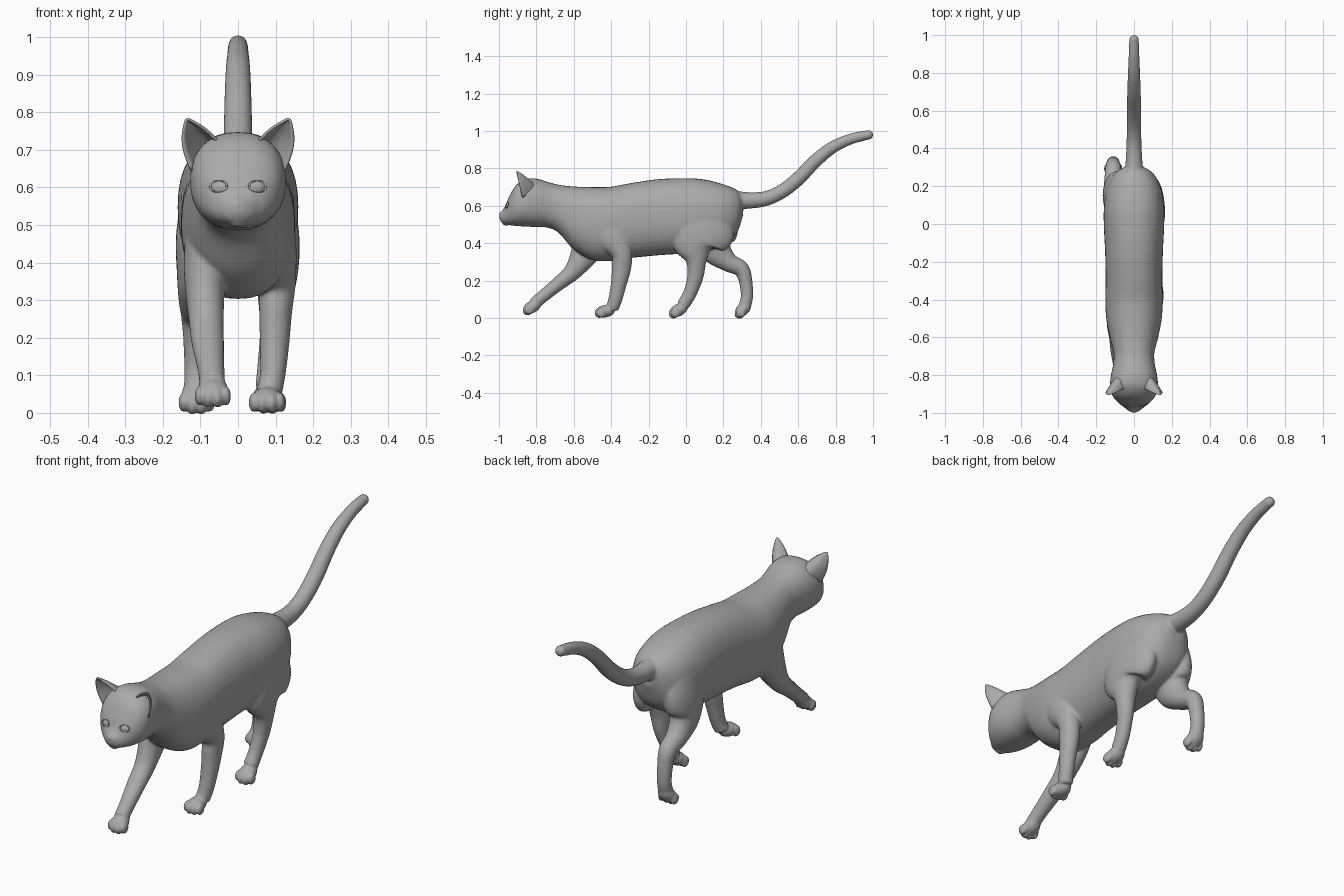
import bpy, bmesh, math
from mathutils import Vector, Matrix
from mathutils.bvhtree import BVHTree

if "Cube" in bpy.data.objects:
    bpy.data.objects.remove(bpy.data.objects["Cube"])

fur = bpy.data.materials.new("grey")
fur.diffuse_color = (0.40, 0.40, 0.40, 1)
fur.use_nodes = True
fur.node_tree.nodes["Principled BSDF"].inputs["Base Color"].default_value = fur.diffuse_color


def finish(bm, name):
    bmesh.ops.recalc_face_normals(bm, faces=bm.faces)
    me = bpy.data.meshes.new(name)
    bm.to_mesh(me)
    bm.free()
    me.materials.append(fur)
    me.shade_smooth()
    ob = bpy.data.objects.new(name, me)
    bpy.context.collection.objects.link(ob)
    return ob


def spline(pts, steps=6):
    """Catmull-Rom through tuples of any length."""
    p = [Vector(q) for q in pts]
    p = [p[0]] + p + [p[-1]]
    out = []
    for i in range(1, len(p) - 2):
        a, b, c, d = p[i - 1:i + 3]
        for s in range(steps):
            t = s / steps
            out.append(0.5 * (2 * b + (c - a) * t + (2 * a - 5 * b + 4 * c - d) * t * t
                              + (3 * b - a - 3 * c + d) * t ** 3))
    return out + [p[-1]]


def loft(bm, stations, fixed=None, power=1.0, n=28):
    """Closed tube; a station is x, y, z, half width, half depth."""
    pts = spline(stations)
    rings = []
    for i, q in enumerate(pts):
        c = Vector(q[:3])
        t = fixed or (Vector(pts[min(i + 1, len(pts) - 1)][:3])
                      - Vector(pts[max(i - 1, 0)][:3])).normalized()
        side = Vector((1, 0, 0))
        side = (side - t * side.dot(t)).normalized()
        up = side.cross(t)
        ring = []
        for k in range(n):
            a = math.tau * k / n
            u, w = math.cos(a), math.sin(a)
            u = math.copysign(abs(u) ** power, u)
            w = math.copysign(abs(w) ** power, w)
            ring.append(bm.verts.new(c + side * u * q[3] + up * w * q[4]))
        rings.append(ring)
    for r, s in zip(rings, rings[1:]):
        for k in range(n):
            bm.faces.new((r[k], r[(k + 1) % n], s[(k + 1) % n], s[k]))
    bm.faces.new(rings[0])
    bm.faces.new(rings[-1])


def ball(bm, loc, size, mat=Matrix()):
    m = Matrix.Translation(loc) @ mat @ Matrix.Diagonal((*size, 1))
    bmesh.ops.create_uvsphere(bm, u_segments=20, v_segments=14, radius=1, matrix=m)


def paw(bm, x, y, z, pitch):
    rot = Matrix.Rotation(math.radians(pitch), 4, 'X')
    ball(bm, (x, y, z), (0.041, 0.052, 0.033), rot)
    for dx, dy in ((-0.035, -0.022), (-0.0125, -0.034), (0.0125, -0.034), (0.035, -0.022)):
        toe = Vector((x, y, z)) + rot @ Vector((dx, dy, -0.006))
        ball(bm, toe, (0.0135, 0.025, 0.027), rot)


coat = bmesh.new()

# torso, neck and head: y, top, bottom, half width
outline = [(0.305, 0.65, 0.55, 0.045), (0.27, 0.685, 0.45, 0.10), (0.2, 0.715, 0.39, 0.14),
           (0.1, 0.74, 0.355, 0.158), (0, 0.747, 0.345, 0.16), (-0.15, 0.742, 0.335, 0.153),
           (-0.3, 0.72, 0.32, 0.15), (-0.4, 0.702, 0.305, 0.152), (-0.5, 0.70, 0.31, 0.147),
           (-0.6, 0.703, 0.365, 0.128), (-0.68, 0.712, 0.455, 0.108), (-0.74, 0.728, 0.483, 0.11),
           (-0.80, 0.745, 0.486, 0.122), (-0.86, 0.742, 0.489, 0.127), (-0.91, 0.708, 0.492, 0.113),
           (-0.945, 0.65, 0.497, 0.085), (-0.968, 0.596, 0.502, 0.055),
           (-0.985, 0.572, 0.51, 0.035), (-0.997, 0.562, 0.53, 0.014)]
loft(coat, [(0, y, (t + b) / 2, w, (t - b) / 2) for y, t, b, w in outline],
     fixed=Vector((0, -1, 0)), power=0.88, n=40)

# muzzle, chin and nose
for s in (-1, 1):
    ball(coat, (s * 0.019, -0.966, 0.532), (0.026, 0.024, 0.019))
ball(coat, (0, -0.962, 0.508), (0.024, 0.020, 0.015))
ball(coat, (0, -0.988, 0.555), (0.013, 0.013, 0.010))

# tail
loft(coat, [(0, y, z, r, r) for y, z, r in (
    (0.2, 0.635, 0.06), (0.31, 0.628, 0.046), (0.42, 0.637, 0.040), (0.51, 0.675, 0.038),
    (0.6, 0.745, 0.038), (0.69, 0.838, 0.036), (0.78, 0.91, 0.033), (0.87, 0.953, 0.029),
    (0.94, 0.972, 0.027), (0.978, 0.979, 0.024))])
ball(coat, (0, 0.975, 0.979), (0.026, 0.026, 0.026))

# planted foreleg
loft(coat, [(0.08, -0.47, 0.56, 0.06, 0.10), (0.095, -0.40, 0.45, 0.06, 0.10),
            (0.104, -0.345, 0.35, 0.05, 0.058), (0.1, -0.345, 0.27, 0.044, 0.052),
            (0.097, -0.36, 0.18, 0.039, 0.042), (0.092, -0.378, 0.1, 0.034, 0.037),
            (0.082, -0.395, 0.05, 0.034, 0.034)])
paw(coat, 0.077, -0.432, 0.036, 6)

# reaching foreleg
loft(coat, [(-0.08, -0.49, 0.52, 0.06, 0.10), (-0.088, -0.525, 0.38, 0.056, 0.085),
            (-0.085, -0.60, 0.255, 0.047, 0.05), (-0.08, -0.68, 0.185, 0.043, 0.038),
            (-0.072, -0.76, 0.12, 0.036, 0.034), (-0.068, -0.81, 0.078, 0.034, 0.033)])
paw(coat, -0.067, -0.822, 0.06, 28)

# forward hind leg
loft(coat, [(0.08, 0.1, 0.60, 0.065, 0.12), (0.093, 0.075, 0.47, 0.07, 0.185),
            (0.1, 0.045, 0.39, 0.062, 0.12), (0.1, 0.055, 0.31, 0.048, 0.058),
            (0.095, 0.05, 0.22, 0.037, 0.043), (0.085, 0.02, 0.13, 0.033, 0.036),
            (0.08, -0.015, 0.07, 0.034, 0.034)])
paw(coat, 0.08, -0.04, 0.042, 25)

# trailing hind leg
loft(coat, [(-0.08, 0.13, 0.60, 0.065, 0.12), (-0.095, 0.15, 0.47, 0.07, 0.13),
            (-0.103, 0.16, 0.37, 0.06, 0.09), (-0.108, 0.225, 0.30, 0.05, 0.053),
            (-0.11, 0.295, 0.262, 0.042, 0.043), (-0.11, 0.318, 0.2, 0.036, 0.036),
            (-0.11, 0.326, 0.12, 0.033, 0.033), (-0.11, 0.316, 0.07, 0.034, 0.033)])
paw(coat, -0.11, 0.305, 0.047, 42)

# fuse all parts into one soft skin
body = finish(coat, "cat_body")
fuse = body.modifiers.new("fuse", 'REMESH')
fuse.mode = 'VOXEL'
fuse.voxel_size = 0.006
fuse.use_smooth_shade = True
relax = body.modifiers.new("relax", 'SMOOTH')
relax.factor = 0.5
relax.iterations = 5
deps = bpy.context.evaluated_depsgraph_get()
skin = bpy.data.meshes.new_from_object(body.evaluated_get(deps))
body.modifiers.clear()
body.data = skin
skin.materials.clear()
skin.materials.append(fur)
skin.shade_smooth()
tree = BVHTree.FromPolygons([v.co for v in skin.vertices], [p.vertices for p in skin.polygons])

for s, label in ((-1, "right"), (1, "left")):
    # cupped ear, open towards the front
    bm = bmesh.new()
    inner, outer, tip = Vector((0.05, -0.87, 0.718)), Vector((0.124, -0.875, 0.645)), Vector((0.137, -0.907, 0.784))
    rows = []
    for j in range(13):
        v = 0.96 * j / 12
        row = []
        for i in range(17):
            u = i / 8 - 1
            p = inner.lerp(outer, (u + 1) / 2).lerp(tip, v)
            p += Vector((-0.012, 0.075, 0.012)) * (1 - u * u) * (1 - v) ** 0.8
            p += Vector((0.016, 0, 0.003)) * max(u, 0) * math.sin(math.pi * v)
            p += Vector((-0.006, 0, 0.004)) * max(-u, 0) * math.sin(math.pi * v)
            row.append(bm.verts.new((p.x * s, p.y, p.z)))
        rows.append(row)
    for r, q in zip(rows, rows[1:]):
        for i in range(16):
            bm.faces.new((r[i], r[i + 1], q[i + 1], q[i]))
    bm.faces.new(rows[-1])
    ear = finish(bm, label + "_ear")
    shell = ear.modifiers.new("shell", 'SOLIDIFY')
    shell.thickness = 0.007
    shell.offset = 0

    # eye with a thin almond lid resting on the face
    hit, normal, _, _ = tree.ray_cast(Vector((s * 0.052, -2, 0.603)), Vector((0, 1, 0)))
    turn = normal.to_track_quat('Z', 'Y').to_matrix().to_4x4()
    bm = bmesh.new()
    ball(bm, hit - normal * 0.005, (0.021, 0.015, 0.008), turn)
    finish(bm, label + "_eye")
    bm = bmesh.new()
    loop = []
    for k in range(28):
        a = math.tau * k / 28
        ring = []
        for m in range(8):
            b = math.tau * m / 8
            rad = 1 + 0.13 * math.cos(b)
            local = Vector((0.023 * rad * math.cos(a), 0.016 * rad * math.sin(a), 0.003 * math.sin(b)))
            ring.append(bm.verts.new(hit + turn.to_3x3() @ local - normal * 0.001))
        loop.append(ring)
    for k in range(28):
        r, q = loop[k], loop[(k + 1) % 28]
        for m in range(8):
            bm.faces.new((r[m], r[(m + 1) % 8], q[(m + 1) % 8], q[m]))
    finish(bm, label + "_eyelid")
